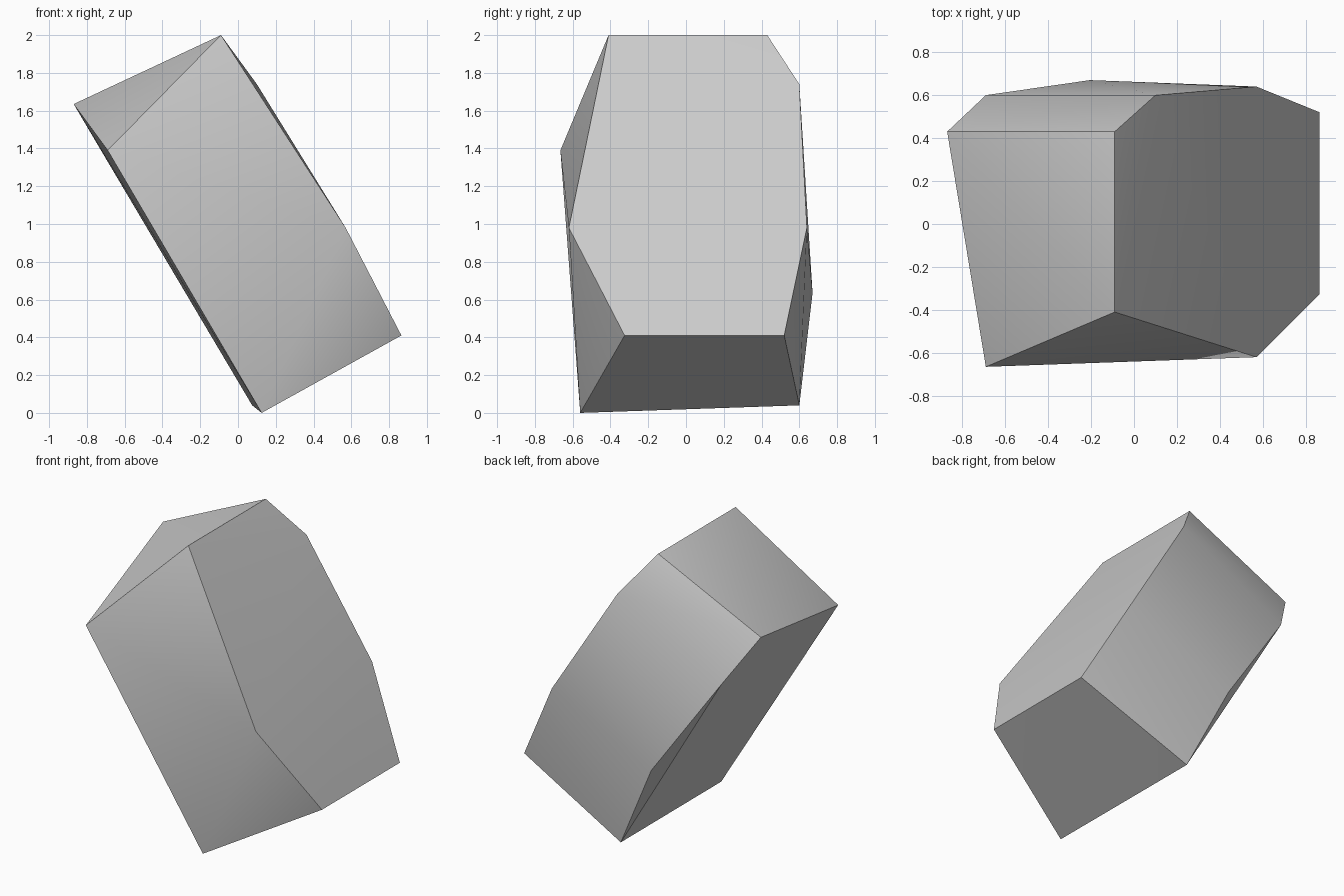
import bpy
import bmesh
import math

cube = bpy.data.objects.get("Cube")
if cube:
    bpy.data.objects.remove(cube, do_unlink=True)

# Stone colour
stone = bpy.data.materials.new("stone grey")
stone.use_nodes = True
grey = (0.6, 0.6, 0.6, 1)
stone.diffuse_color = grey
stone.node_tree.nodes["Principled BSDF"].inputs["Base Color"].default_value = grey

# Corners of the chipped, leaning block
corners = [
    # upper end
    (-0.87, 0.43, 1.635), (-0.69, -0.665, 1.39),
    (-0.09, -0.41, 2), (-0.09, 0.43, 2), (0.1, 0.6, 1.74),
    # middle
    (0.57, -0.62, 0.98), (0.57, 0.64, 0.98),
    (-0.69, 0.6, 1.33), (-0.205, 0.67, 0.635),
    # lower end
    (0.865, -0.325, 0.41), (0.865, 0.52, 0.41),
    (0.125, -0.56, 0), (0.075, 0.6, 0.04),
]

# Wrap the corners in a solid faceted hull
bm = bmesh.new()
for corner in corners:
    bm.verts.new(corner)
bmesh.ops.convex_hull(bm, input=bm.verts[:])
bmesh.ops.recalc_face_normals(bm, faces=bm.faces[:])
mesh = bpy.data.meshes.new("rock")
bm.to_mesh(mesh)
bm.free()
mesh.materials.append(stone)

rock = bpy.data.objects.new("rock", mesh)
bpy.context.collection.objects.link(rock)
bpy.ops.object.select_all(action="DESELECT")
rock.select_set(True)
bpy.context.view_layer.objects.active = rock
bpy.ops.object.shade_smooth_by_angle(angle=math.radians(30))
